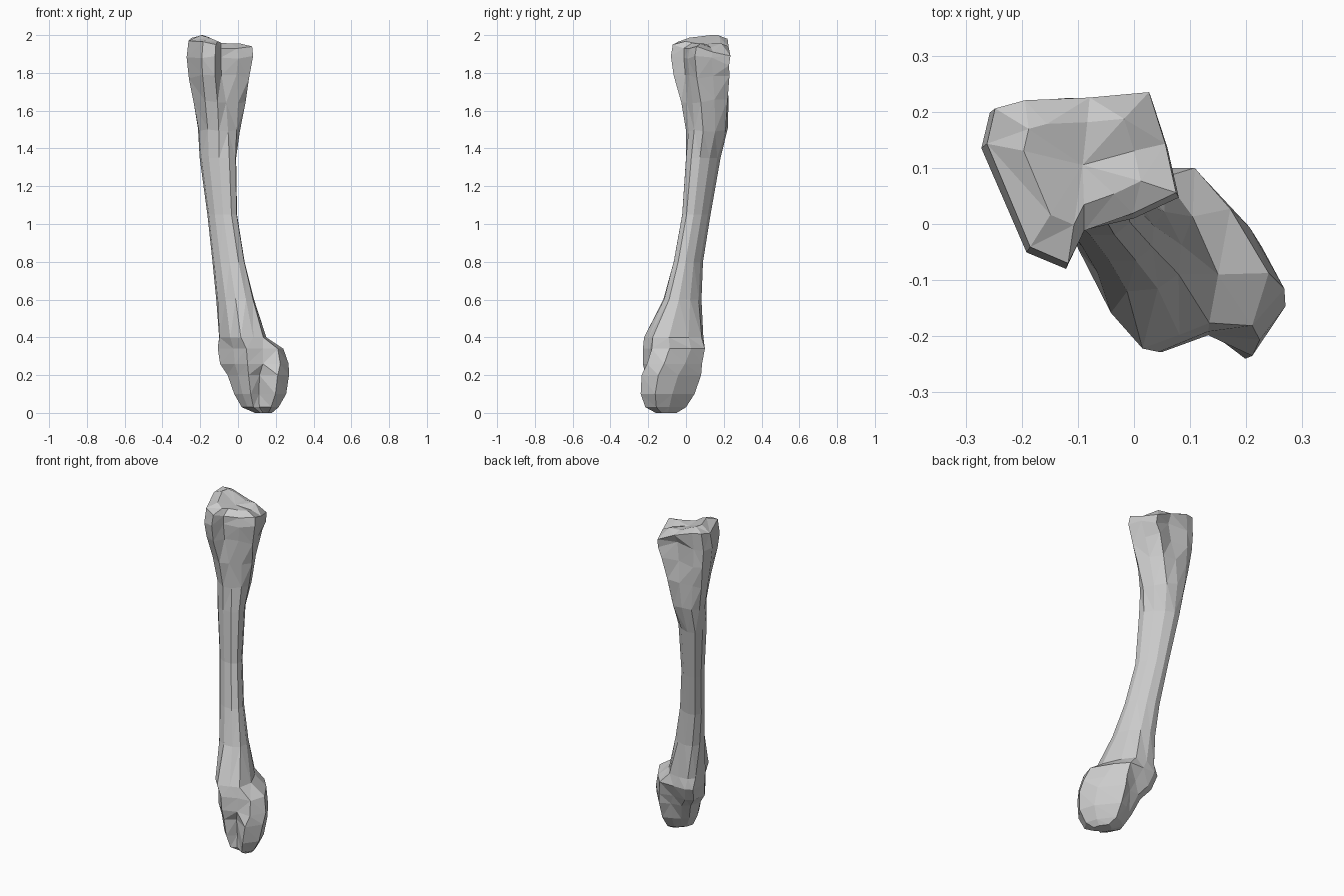
import bpy, bmesh, math, random
from mathutils import Vector

if "Cube" in bpy.data.objects:
    bpy.data.objects.remove(bpy.data.objects["Cube"])

random.seed(4)
SIDES = 11

# Cross-section outlines, anticlockwise from the front tip
KNUCKLE = [(.05, -.20), (.10, -.185), (.20, -.235), (.265, -.15), (.23, -.05),
           (.12, .08), (.06, .06), (.01, .03), (-.03, .0), (-.05, -.06), (.0, -.15)]
LOWER = [(.05, -.225), (.14, -.19), (.22, -.18), (.25, -.09), (.18, .02),
         (.115, .09), (.02, .09), (-.06, .09), (-.10, .07), (-.105, -.03), (-.02, -.155)]
HEAD = [(-.12, -.08), (-.09, -.02), (.0, .012), (.08, .05), (.06, .14),
        (.03, .235), (-.08, .225), (-.20, .22), (-.255, .205), (-.27, .14), (-.19, -.05)]


def shaft_outline():
    """Oval leaning along the front-right diagonal."""
    pts = []
    for i in range(SIDES):
        a = math.radians(-97 + 360 / SIDES * i + 45)
        u, v = 1.38 * math.cos(a), math.sin(a)
        v *= .88 if v > 0 else 1  # flatter back-right side
        pts.append(((u + v) * .7071, (v - u) * .7071))
    return pts


def normalised(pts):
    xs, ys = [p[0] for p in pts], [p[1] for p in pts]
    return [Vector(((x - min(xs)) / (max(xs) - min(xs)),
                    (y - min(ys)) / (max(ys) - min(ys)))) for x, y in pts]


OUTLINES = [normalised(s) for s in (KNUCKLE, LOWER, shaft_outline(), HEAD)]

# Stations: height, x range, y range, outline (0 knuckle .. 3 head)
STATIONS = [
    (.00, .09, .18, -.16, -.05, 0),
    (.03, .02, .215, -.215, .00, 0),
    (.10, -.02, .255, -.24, .045, 0),
    (.20, -.055, .27, -.235, .08, .2),
    (.26, -.095, .268, -.228, .085, .7),
    (.34, -.107, .24, -.228, .10, 1),
    (.40, -.10, .15, -.222, .092, 1.3),
    (.60, -.115, .085, -.12, .082, 1.8),
    (.80, -.135, .035, -.065, .09, 2),
    (1.05, -.162, -.005, -.02, .13, 2),
    (1.35, -.203, -.01, .0, .183, 2),
    (1.50, -.212, .01, .0, .222, 2.3),
    (1.65, -.235, .04, -.025, .225, 2.6),
    (1.78, -.26, .058, -.065, .23, 2.9),
    (1.88, -.272, .08, -.08, .228, 3),
    (1.95, -.262, .075, -.07, .235, 3),
]
TOP_LIFT = [.0, -.02, -.02, -.01, -.04, -.06, -.01, .03, .035, .02, .015]


def section(x0, x1, y0, y1, kind):
    lo = min(int(kind), 2)
    t = kind - lo
    mix = [a.lerp(b, t) for a, b in zip(OUTLINES[lo], OUTLINES[lo + 1])]
    return [(x0 + p.x * (x1 - x0), y0 + p.y * (y1 - y0)) for p in normalised(mix)]


# Loft the bone through the stations
bm = bmesh.new()
rings = []
for n, (z, *box) in enumerate(STATIONS):
    last = n == len(STATIONS) - 1
    ring = []
    for i, (x, y) in enumerate(section(*box)):
        wobble = random.uniform(-.012, .012) if n > 10 and not last else 0
        ring.append(bm.verts.new((x, y, z + wobble + (TOP_LIFT[i] if last else 0))))
    rings.append(ring)
rings[14][5].co.z -= .05

# Uneven joint surface inside the top rim
centre = Vector((-.09, .11, 1.955))
inner = []
for v in rings[-1]:
    co = centre.lerp(v.co, .62)
    co.z = 1.955 + .045 * max(0, min(1, (-.08 - co.x) / .1))
    if co.x > 0 and co.y > .1:
        co.z -= .02
    inner.append(bm.verts.new(co))
rings.append(inner)

for a, b in zip(rings, rings[1:]):
    for i in range(SIDES):
        j = (i + 1) % SIDES
        bm.faces.new((a[i], a[j], b[j], b[i]))


def cap(ring, offset, flip):
    """Close an end with a fan."""
    mid = sum((v.co for v in ring), Vector()) / SIDES
    hub = bm.verts.new(mid + Vector((0, 0, offset)))
    for i in range(SIDES):
        tri = (ring[i], ring[(i + 1) % SIDES], hub)
        bm.faces.new(tri[::-1] if flip else tri)


cap(rings[0], 0, True)
cap(rings[-1], -.015, False)

# Groove between the knuckles at the front, and a dent on the back
for n, depth in ((1, .01), (2, .03), (3, .02)):
    rings[n][1].co.y += depth
for n in (3, 4):
    rings[n][6].co += Vector((.01, -.015, 0))

# Dents on the back of the head and beside the front knob
for n in (13, 14):
    rings[n][1].co.y += .01
    rings[n][6].co.y -= .02

bmesh.ops.triangulate(bm, faces=bm.faces[:])
bmesh.ops.recalc_face_normals(bm, faces=bm.faces[:])
mesh = bpy.data.meshes.new("long_bone")
bm.to_mesh(mesh)
bm.free()
bone = bpy.data.objects.new("long_bone", mesh)
bpy.context.collection.objects.link(bone)
